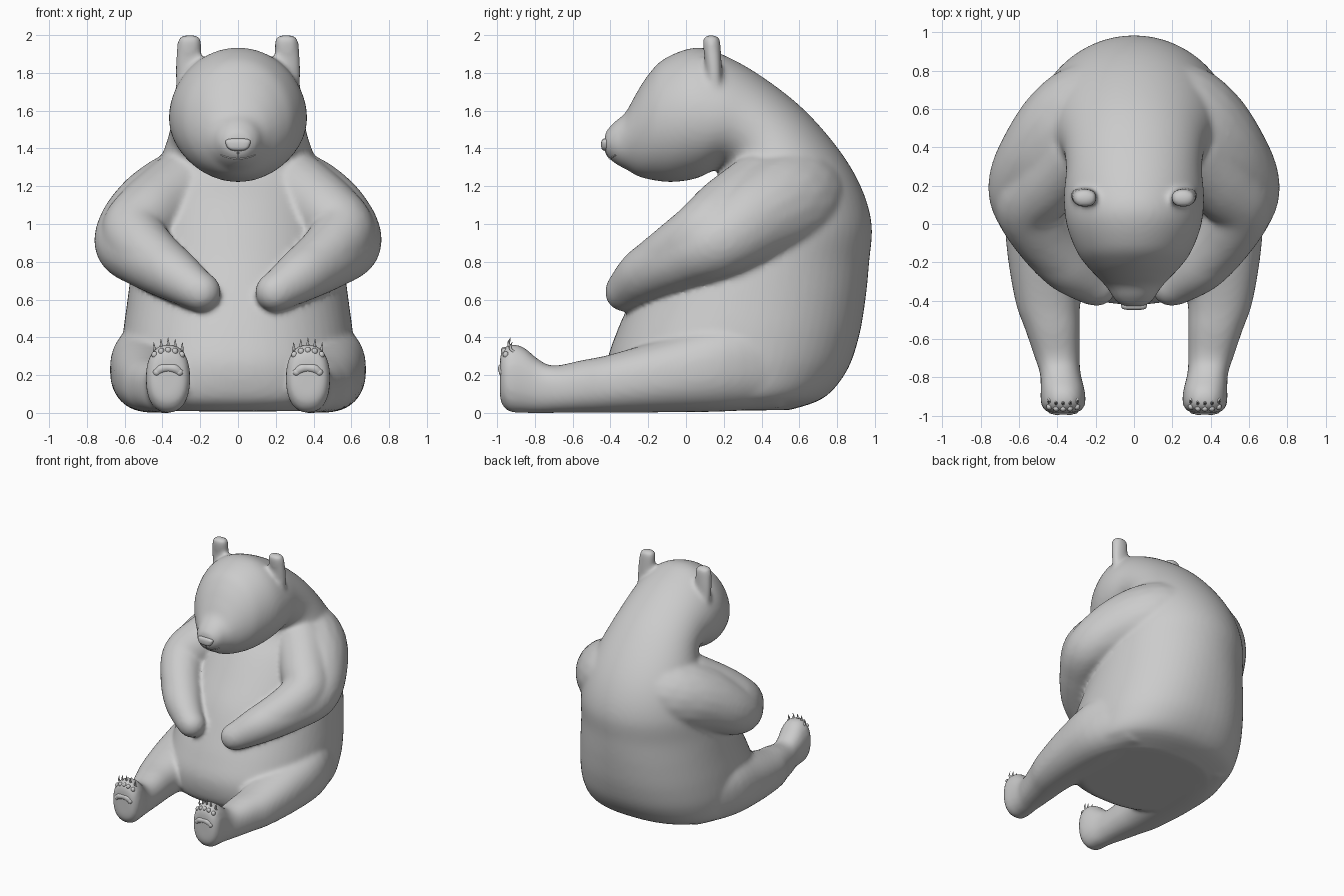
import bpy, bmesh, math
from mathutils import Vector, Matrix

if "Cube" in bpy.data.objects:
    bpy.data.objects.remove(bpy.data.objects["Cube"])


def spline(rows, n):
    """Catmull-Rom interpolation of rows of numbers."""
    out = []
    for i in range(len(rows) - 1):
        p0, p1, p2, p3 = (rows[max(i - 1, 0)], rows[i], rows[i + 1],
                          rows[min(i + 2, len(rows) - 1)])
        for k in range(n):
            t = k / n
            out.append([0.5 * (2 * b + (c - a) * t + (2 * a - 5 * b + 4 * c - d) * t * t
                               + (3 * b - a - 3 * c + d) * t ** 3)
                        for a, b, c, d in zip(p0, p1, p2, p3)])
    return out + [list(rows[-1])]


def loft(bm, rings, seg=48):
    """Skin a list of (centre, axis u, axis v, exponent) superellipse rings."""
    loops = []
    for c, u, v, e in rings:
        loop = []
        for i in range(seg):
            a = 2 * math.pi * i / seg
            ca, sa = math.cos(a), math.sin(a)
            loop.append(bm.verts.new(Vector(c)
                        + Vector(u) * math.copysign(abs(ca) ** (2 / e), ca)
                        + Vector(v) * math.copysign(abs(sa) ** (2 / e), sa)))
        loops.append(loop)
    for a, b in zip(loops, loops[1:]):
        for i in range(seg):
            j = (i + 1) % seg
            bm.faces.new((a[i], a[j], b[j], b[i]))
    bm.faces.new(loops[0][::-1])
    bm.faces.new(loops[-1])


def smooth(ob):
    for p in ob.data.polygons:
        p.use_smooth = True


bm = bmesh.new()

# torso, neck and head: front y, z, back y, z, half width, exponent
trunk = [(-.30, .008, .55, .015, .46, 2.4), (-.39, .08, .73, .08, .59, 2.4),
         (-.42, .25, .85, .22, .62, 2.3), (-.37, .42, .915, .40, .61, 2.2),
         (-.29, .60, .95, .60, .585, 2.1), (-.20, .78, .97, .80, .56, 2),
         (-.08, .95, .983, 1.0, .53, 2), (.05, 1.12, .925, 1.2, .48, 2),
         (.15, 1.23, .805, 1.4, .42, 2), (.19, 1.29, .62, 1.61, .37, 2),
         (.16, 1.29, .41, 1.775, .355, 2), (.05, 1.24, .22, 1.885, .366, 2),
         (-.08, 1.222, .06, 1.935, .35, 2), (-.19, 1.235, -.11, 1.878, .295, 2),
         (-.26, 1.255, -.20, 1.79, .235, 2), (-.31, 1.285, -.27, 1.68, .178, 2),
         (-.36, 1.31, -.32, 1.59, .135, 2), (-.405, 1.345, -.38, 1.54, .103, 2),
         (-.43, 1.38, -.43, 1.485, .06, 2)]
loft(bm, [((0, (a + c) / 2, (b + d) / 2), (w, 0, 0), (0, (c - a) / 2, (d - b) / 2), e)
          for a, b, c, d, w, e in spline(trunk, 5)], 64)

# legs: y, centre x, centre z, half width, half height
leg = [(-.985, .37, .188, .07, .11), (-.97, .37, .187, .1, .15),
       (-.93, .37, .184, .117, .18), (-.86, .373, .174, .114, .174),
       (-.78, .385, .141, .106, .142), (-.70, .40, .125, .117, .125),
       (-.55, .425, .14, .143, .139), (-.40, .45, .155, .170, .154),
       (-.10, .455, .20, .212, .197), (.20, .435, .245, .235, .238), (.5, .36, .26, .21, .235)]
# ears: z, centre x, centre y, half width, half depth
ear = [(1.68, .27, .155, .06, .035), (1.82, .265, .148, .068, .042),
       (1.93, .258, .138, .066, .047), (1.98, .256, .134, .062, .045),
       (2.0, .254, .133, .045, .03)]
# arms: x, y, z, radius
arm = [(0, .59, 1.14, .31), (.25, .54, 1.11, .295), (.44, .38, 1.035, .25),
       (.57, .18, .91, .193), (.49, -.02, .83, .172), (.36, -.2, .745, .147),
       (.24, -.30, .665, .115), (.195, -.325, .64, .105)]
# front of the upper arm
upper = [(.32, .38, 1.17, .2), (.46, .22, 1.06, .19), (.55, .10, .96, .175),
         (.49, -.04, .86, .16), (.36, -.2, .75, .142)]
for s in (-1, 1):
    loft(bm, [((s * x, y, z), (rx, 0, 0), (0, 0, rz), 2.3)
              for y, x, z, rx, rz in spline(leg, 4)])
    loft(bm, [((s * x, y, z), (rx, 0, 0), (0, ry, 0), 2.2)
              for z, x, y, rx, ry in spline(ear, 4)], 32)
    for x, y, z, r in spline(arm, 8) + spline(upper, 8):
        bmesh.ops.create_icosphere(bm, subdivisions=3, radius=r,
                                   matrix=Matrix.Translation((s * x, y, z)))
bmesh.ops.recalc_face_normals(bm, faces=bm.faces)
me = bpy.data.meshes.new("bear_body")
bm.to_mesh(me)
bm.free()
body = bpy.data.objects.new("bear_body", me)
bpy.context.collection.objects.link(body)

# fuse the parts into one soft skin
rm = body.modifiers.new("fuse", 'REMESH')
rm.mode = 'VOXEL'
rm.voxel_size = 0.016
rm.use_smooth_shade = True
sm = body.modifiers.new("soften", 'SMOOTH')
sm.factor = 0.5
sm.iterations = 10
bpy.context.view_layer.objects.active = body
body.select_set(True)
for name in ("fuse", "soften"):
    bpy.ops.object.modifier_apply(modifier=name)
smooth(body)
bpy.context.view_layer.update()


def front_y(x, z, default):
    hit, loc, _, _ = body.ray_cast(Vector((x, -3, z)), Vector((0, 1, 0)))
    return loc.y if hit and loc.y < default + .1 else default


def tube(name, pts, radii, res=3):
    cu = bpy.data.curves.new(name, 'CURVE')
    cu.dimensions = '3D'
    cu.bevel_depth = 1
    cu.bevel_resolution = res
    cu.use_fill_caps = True
    sp = cu.splines.new('POLY')
    rows = spline([(*p, r) for p, r in zip(pts, radii)], 4)
    sp.points.add(len(rows) - 1)
    for q, (x, y, z, r) in zip(sp.points, rows):
        q.co = (x, y, z, 1)
        q.radius = max(r, .0005)
    sp.use_smooth = True
    ob = bpy.data.objects.new(name, cu)
    bpy.context.collection.objects.link(ob)


def blob(name, loc, scale):
    bpy.ops.mesh.primitive_uv_sphere_add(segments=20, ring_count=12, radius=1, location=loc)
    ob = bpy.context.object
    ob.name = name
    ob.scale = scale
    smooth(ob)


# nose: rounded wedge, wider at the top
b2 = bmesh.new()
loft(b2, [((0, y, 1.42), (w, 0, 0), (0, 0, h), 3) for y, w, h in
          spline([(-.39, .06, .028), (-.425, .064, .033), (-.443, .056, .027),
                  (-.449, .03, .012)], 4)], 32)
for v in b2.verts:
    v.co.x *= 1 + (v.co.z - 1.42) * 6
bmesh.ops.recalc_face_normals(b2, faces=b2.faces)
nm = bpy.data.meshes.new("nose")
b2.to_mesh(nm)
b2.free()
nose = bpy.data.objects.new("nose", nm)
bpy.context.collection.objects.link(nose)
smooth(nose)

# mouth lines
tube("lip_line", [(0, front_y(0, z, -.41), z) for z in (1.39, 1.37, 1.35)], [.004] * 3)
tube("mouth", [(x, front_y(x, 1.345 + 2.5 * x * x, -.39), 1.345 + 2.5 * x * x)
               for x in (-.09, -.06, -.03, 0, .03, .06, .09)], [.004] * 7)

# foot pads, toe pads and claws
for s in (-1, 1):
    cx = s * .37
    pad = [(-.06, .215), (-.035, .234), (0, .238), (.035, .234), (.06, .215)]
    tube("foot_pad", [(cx + x, front_y(cx + x, z, -.97) + .015, z) for x, z in pad],
         [.022, .027, .024, .027, .022])
    for x, z in pad[::4]:
        blob("foot_pad_end", (cx + x, front_y(cx + x, z, -.97) + .014, z), (.022, .022, .022))
    for i in range(-2, 3):
        x = cx + i * .036
        z = .332 - .006 * i * i
        y = front_y(x, z, -.94)
        blob("toe_pad", (x, y + .006, z), (.016, .016, .018))
        tube("claw", [(x, y + .05, z + .012), (x + i * .001, y + .03, z + .035),
                      (x + i * .002, y + .04, z + .066)], [.008, .007, .001])
